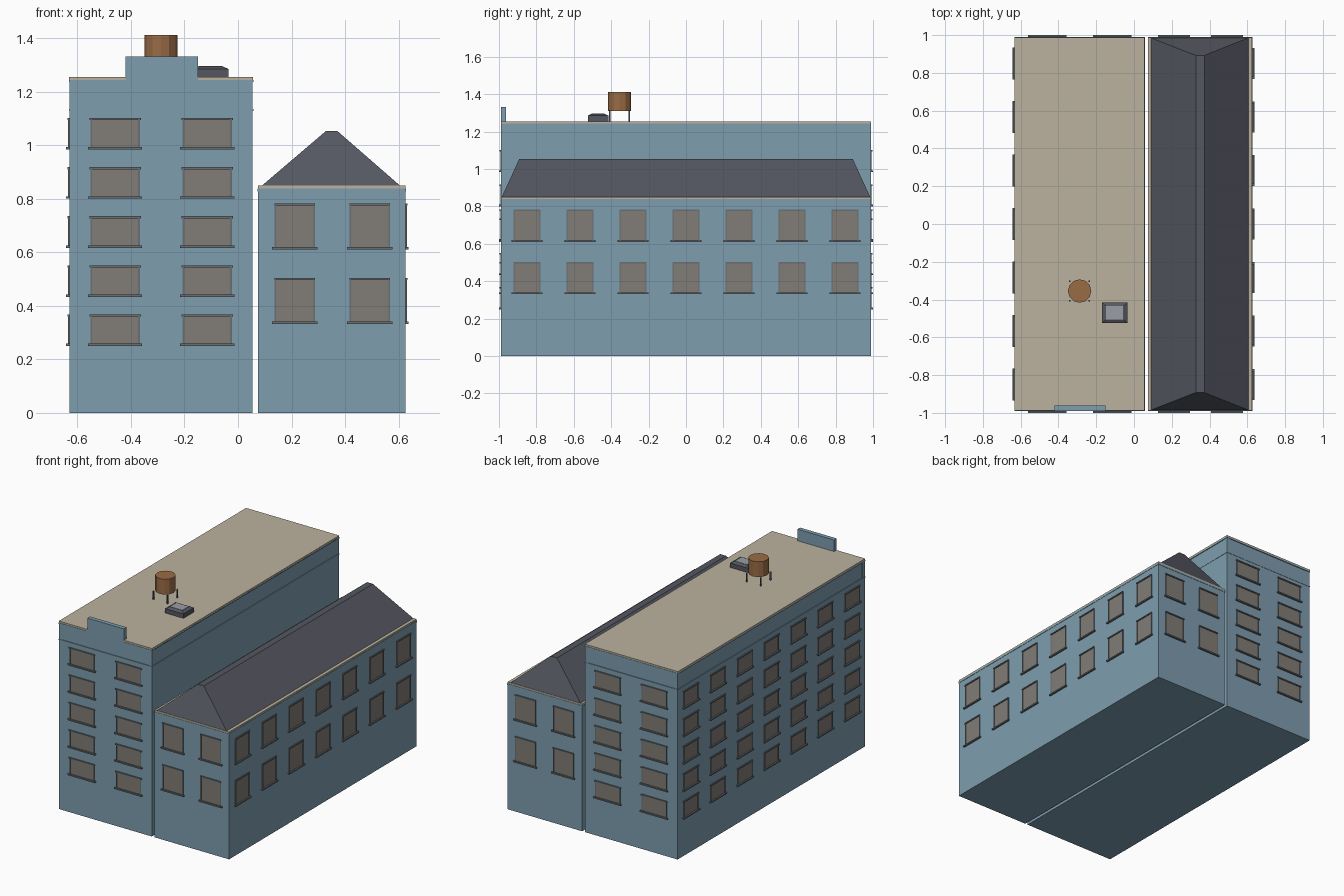
import bpy, bmesh, math

if "Cube" in bpy.data.objects:
    bpy.data.objects.remove(bpy.data.objects["Cube"])


def material(name, color):
    m = bpy.data.materials.new(name)
    m.diffuse_color = (*color, 1)
    m.use_nodes = True
    m.node_tree.nodes["Principled BSDF"].inputs["Base Color"].default_value = m.diffuse_color
    return m


BLUE = material("wall_blue", (0.21, 0.34, 0.43))
TAN = material("roof_tan", (0.50, 0.45, 0.35))
SLATE = material("slate", (0.09, 0.095, 0.12))
GLASS = material("pane", (0.22, 0.20, 0.18))
TRIM = material("window_trim", (0.14, 0.16, 0.17))
WOOD = material("tank_wood", (0.32, 0.15, 0.06))
LIGHT = material("skylight_glass", (0.32, 0.34, 0.37))


def finish(name, bm, mat):
    bmesh.ops.recalc_face_normals(bm, faces=bm.faces)
    me = bpy.data.meshes.new(name)
    bm.to_mesh(me)
    bm.free()
    me.materials.append(mat)
    ob = bpy.data.objects.new(name, me)
    bpy.context.collection.objects.link(ob)
    return ob


def add_frustum(bm, bottom, top, z0, z1):
    """Block between two rectangles (x0, x1, y0, y1)."""
    rings = []
    for (x0, x1, y0, y1), z in ((bottom, z0), (top, z1)):
        rings.append([bm.verts.new((x, y, z)) for x, y in
                      ((x0, y0), (x1, y0), (x1, y1), (x0, y1))])
    a, b = rings
    bm.faces.new(a[::-1])
    bm.faces.new(b)
    for i in range(4):
        j = (i + 1) % 4
        bm.faces.new((a[i], a[j], b[j], b[i]))


def boxes(name, items, mat):
    bm = bmesh.new()
    for x0, x1, y0, y1, z0, z1 in items:
        add_frustum(bm, (x0, x1, y0, y1), (x0, x1, y0, y1), z0, z1)
    return finish(name, bm, mat)


def frustum(name, bottom, top, z0, z1, mat):
    bm = bmesh.new()
    add_frustum(bm, bottom, top, z0, z1)
    return finish(name, bm, mat)


def wall_box(axis, side, face, u0, u1, z0, z1, depth):
    """Box standing out from a wall plane by depth."""
    o = sorted((face - side * 0.01, face + side * depth))
    return (*o, u0, u1, z0, z1) if axis == 'x' else (u0, u1, *o, z0, z1)


def windows(name, walls, rows, h, top_over):
    panes, trim = [], []
    t = 0.006
    for axis, side, face, centres, w in walls:
        for c in centres:
            for z in rows:
                a, b = c - w / 2, c + w / 2
                def add(lst, *args):
                    lst.append(wall_box(axis, side, face, *args))
                add(panes, a, b, z, z + h, 0.002)
                add(trim, a - t / 2, a + t / 2, z, z + h, 0.005)
                add(trim, b - t / 2, b + t / 2, z, z + h, 0.005)
                add(trim, a - top_over, b + top_over, z + h - 0.002, z + h + 0.006, 0.008)
                add(trim, a - 0.012, b + 0.012, z - 0.006, z + 0.003, 0.012)
    boxes(name + "_panes", panes, GLASS)
    boxes(name + "_trim", trim, TRIM)


Y = 0.988
side_cols = [(i - 3) * 0.2835 for i in range(7)]

# Tall building: walls, frieze, roof slab, front parapet panel
L, R = -0.630, 0.055
boxes("tall_walls", [(L, R, -Y, Y, 0, 1.128)], BLUE)
boxes("tall_frieze", [(L + 0.003, R - 0.003, -Y + 0.003, Y - 0.003, 1.12, 1.24)], BLUE)
boxes("tall_frieze_corners", [(x, x + 0.025, y, y + 0.025, 1.135, 1.237)
                              for x in (L, R - 0.025) for y in (-Y, Y - 0.025)], BLUE)
boxes("tall_frieze_moulding", [(L - 0.002, R + 0.002, -Y - 0.002, Y + 0.002, 1.128, 1.135),
                               (L - 0.002, R + 0.002, -Y - 0.002, Y + 0.002, 1.237, 1.244)], BLUE)
boxes("tall_roof_slab", [(L - 0.002, R + 0.001, -Y, Y, 1.244, 1.255)], TAN)
boxes("front_parapet_panel", [(-0.42, -0.15, -Y - 0.002, -0.962, 1.24, 1.332)], BLUE)
tall_cols = [-0.459, -0.115]
windows("tall_windows",
        [('y', -1, -Y, tall_cols, 0.178), ('y', 1, Y, tall_cols, 0.178),
         ('x', -1, L, side_cols, 0.145)],
        [0.256 + i * 0.1835 for i in range(5)], 0.106, 0.007)

# Lower building: walls, cornice, hipped roof
l, r = 0.075, 0.626
boxes("low_walls", [(l, r, -Y, Y, 0, 0.828)], BLUE)
boxes("low_cornice", [(l - 0.002, r + 0.002, -Y - 0.002, Y + 0.002, 0.828, 0.839)], BLUE)
boxes("low_cornice_cap", [(l, r, -Y, Y, 0.839, 0.85)], TAN)
frustum("hipped_roof", (0.09, 0.605, -0.985, 0.985), (0.328, 0.372, -0.892, 0.892),
        0.85, 1.053, SLATE)
low_cols = [0.212, 0.492]
windows("low_windows",
        [('y', -1, -Y, low_cols, 0.146), ('y', 1, Y, low_cols, 0.146),
         ('x', 1, r, side_cols, 0.14)],
        [0.338, 0.617], 0.16, 0.003)

# Water tank on four legs
cx, cy = -0.288, -0.355
bm = bmesh.new()
bmesh.ops.create_cone(bm, cap_ends=True, segments=12, radius1=0.062, radius2=0.062, depth=0.102)
bmesh.ops.translate(bm, verts=bm.verts, vec=(cx, cy, 1.361))
finish("water_tank", bm, WOOD)
boxes("tank_legs", [(cx + i * 0.052 - 0.004, cx + i * 0.052 + 0.004,
                     cy + j * 0.052 - 0.004, cy + j * 0.052 + 0.004, 1.25, 1.312)
                    for i in (-1, 1) for j in (-1, 1)], SLATE)

# Skylight
boxes("skylight_curb", [(-0.17, -0.035, -0.525, -0.415, 1.25, 1.285)], SLATE)
frustum("skylight_frame", (-0.17, -0.035, -0.525, -0.415), (-0.15, -0.055, -0.507, -0.433),
        1.285, 1.294, SLATE)
boxes("skylight_pane", [(-0.148, -0.057, -0.505, -0.435, 1.285, 1.296)], LIGHT)
